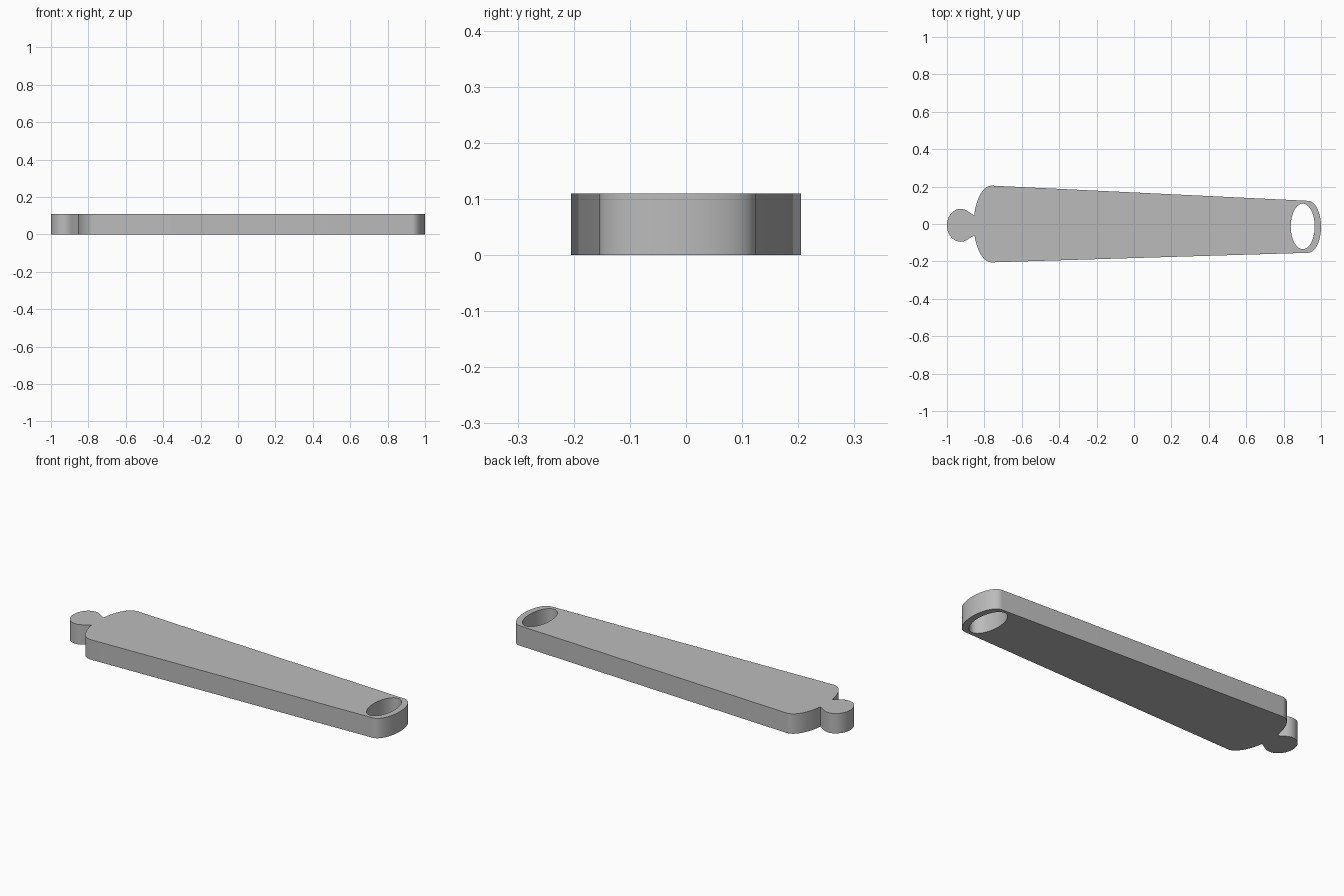
import bpy, bmesh
from math import sin, cos, radians

cube = bpy.data.objects.get("Cube")
if cube:
    bpy.data.objects.remove(cube, do_unlink=True)

HEIGHT = 0.11


def arc(cx, cy, rx, ry, start, end, steps):
    """Points along an elliptical arc, angles in degrees."""
    angles = [radians(start + (end - start) * i / steps) for i in range(steps + 1)]
    return [(cx + rx * cos(a), cy + ry * sin(a)) for a in angles]


def add_loop(bm, points):
    verts = [bm.verts.new((x, y, 0)) for x, y in points]
    return [bm.edges.new((v, verts[(i + 1) % len(verts)])) for i, v in enumerate(verts)]


grey = bpy.data.materials.new("plain grey")
grey.use_nodes = True
colour = (0.5, 0.5, 0.5, 1)
grey.diffuse_color = colour
grey.node_tree.nodes["Principled BSDF"].inputs["Base Color"].default_value = colour

# Outline: rounded tip, wide shoulder, knob, lower shoulder
outline = (arc(0.93, -0.015, 0.07, 0.139, -90, 90, 32)
           + arc(-0.76, 0, 0.097, 0.205, 90, 167, 18)
           + arc(-0.927, -0.007, 0.073, 0.088, 58, 302, 40)
           + arc(-0.76, 0, 0.097, 0.205, 197, 270, 18))

# Oval eye through the narrow end
eye = arc(0.902, -0.013, 0.064, 0.122, 0, 352.5, 47)

# Fill the profile around the eye and extrude it to a slab
bm = bmesh.new()
edges = add_loop(bm, outline) + add_loop(bm, eye)
bmesh.ops.triangle_fill(bm, edges=edges, use_beauty=True, normal=(0, 0, 1))
top = bmesh.ops.extrude_face_region(bm, geom=bm.faces[:], use_keep_orig=True)["geom"]
bmesh.ops.translate(bm, verts=[g for g in top if isinstance(g, bmesh.types.BMVert)],
                    vec=(0, 0, HEIGHT))
bmesh.ops.recalc_face_normals(bm, faces=bm.faces[:])

mesh = bpy.data.meshes.new("tapered_handle")
bm.to_mesh(mesh)
bm.free()
mesh.materials.append(grey)
handle = bpy.data.objects.new("tapered_handle", mesh)
bpy.context.collection.objects.link(handle)

bpy.ops.object.select_all(action='DESELECT')
handle.select_set(True)
bpy.context.view_layer.objects.active = handle
bpy.ops.object.shade_smooth_by_angle(angle=radians(30))
